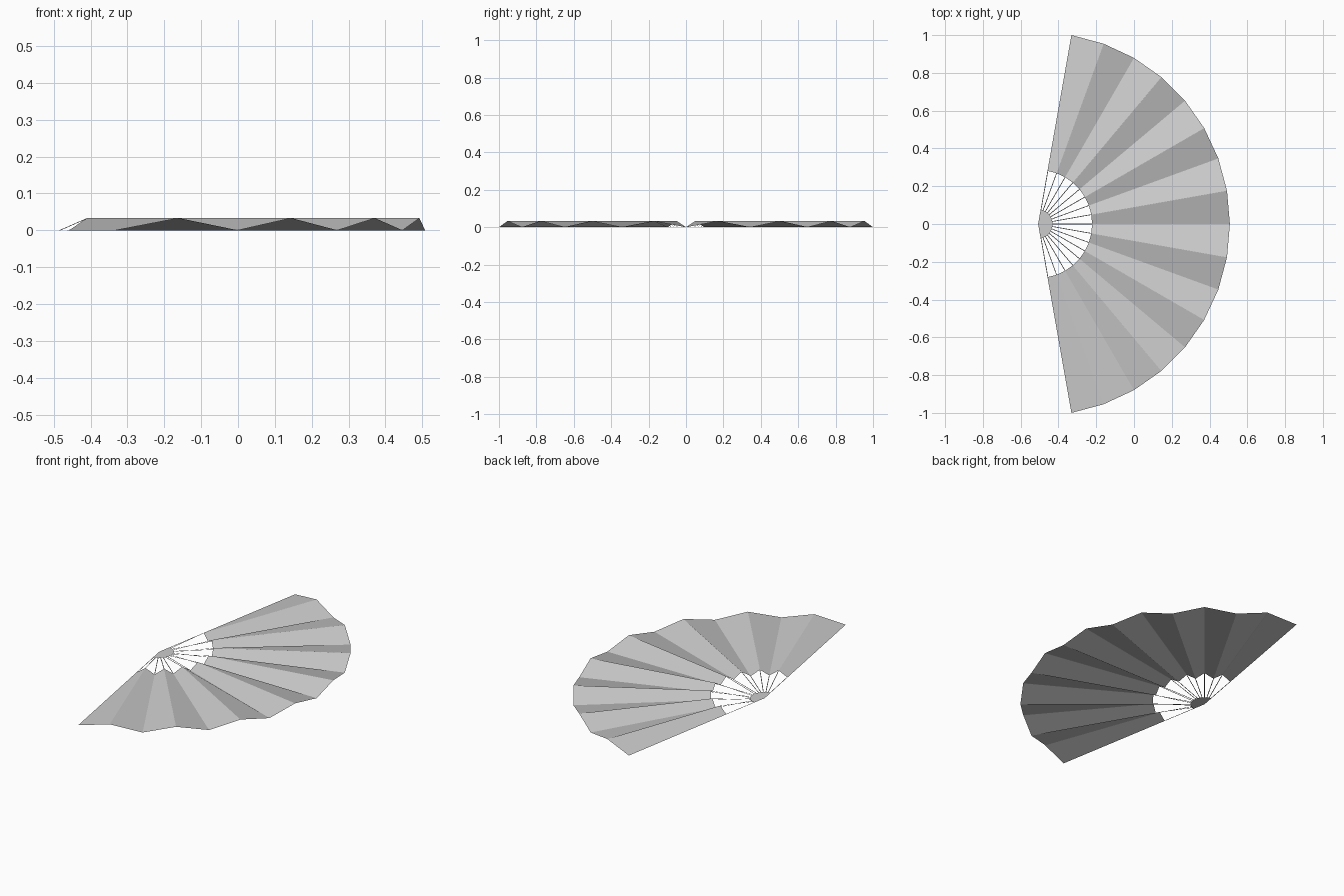
import bpy
from math import sin, cos, radians
from mathutils import Vector

if "Cube" in bpy.data.objects:
    bpy.data.objects.remove(bpy.data.objects["Cube"])

R = 1 / sin(radians(80))        # outer radius, fan spans +-80 degrees
R_IN, R_HUB, RISE = 0.286, 0.077, 0.033
PIVOT = -R / 2
FOLDS = range(-8, 9)            # a fold line every 10 degrees


def polar(r, k, z=0.0):
    a = radians(k * 10)
    return Vector((PIVOT + r * cos(a), r * sin(a), z))


def height(k):
    return RISE if k % 2 else 0.0


def make(name, verts, faces, angle=12):
    me = bpy.data.meshes.new(name)
    me.from_pydata([tuple(v) for v in verts], [], faces)
    me.update()
    ob = bpy.data.objects.new(name, me)
    bpy.context.collection.objects.link(ob)
    bpy.ops.object.select_all(action='DESELECT')
    ob.select_set(True)
    bpy.context.view_layer.objects.active = ob
    bpy.ops.object.shade_smooth_by_angle(angle=radians(angle))
    return ob


# pleated leaf
verts, faces = [], []
for k in FOLDS:
    verts += [polar(R_IN, k, height(k)), polar(R, k, height(k))]
for i in range(16):
    a = 2 * i
    faces.append((a, a + 1, a + 3, a + 2))
make("pleated_leaf", verts, faces)

# flat hub where the ribs meet
make("hub", [polar(0, 0)] + [polar(R_HUB, k) for k in FOLDS], [tuple(range(18))])

# thin ribs: from the hub up to each fold, then along under the raised folds
W = 0.002
verts, faces = [], []
for k in FOLDS:
    a = radians(k * 10)
    side = Vector((-sin(a), cos(a), 0)) * W
    shift = -side if k == 8 else side if k == -8 else Vector((0, 0, 0))
    drop = 0.001 if k % 2 else 0.0
    path = [polar(R_HUB - 0.005, k), polar(R_IN, k, height(k) - drop)]
    if k % 2:
        path.append(polar(R - 0.003, k, RISE - drop))
    for p, q in zip(path, path[1:]):
        n = len(verts)
        verts += [p - side + shift, q - side + shift, q + side + shift, p + side + shift]
        faces.append((n, n + 1, n + 2, n + 3))
make("ribs", verts, faces)
